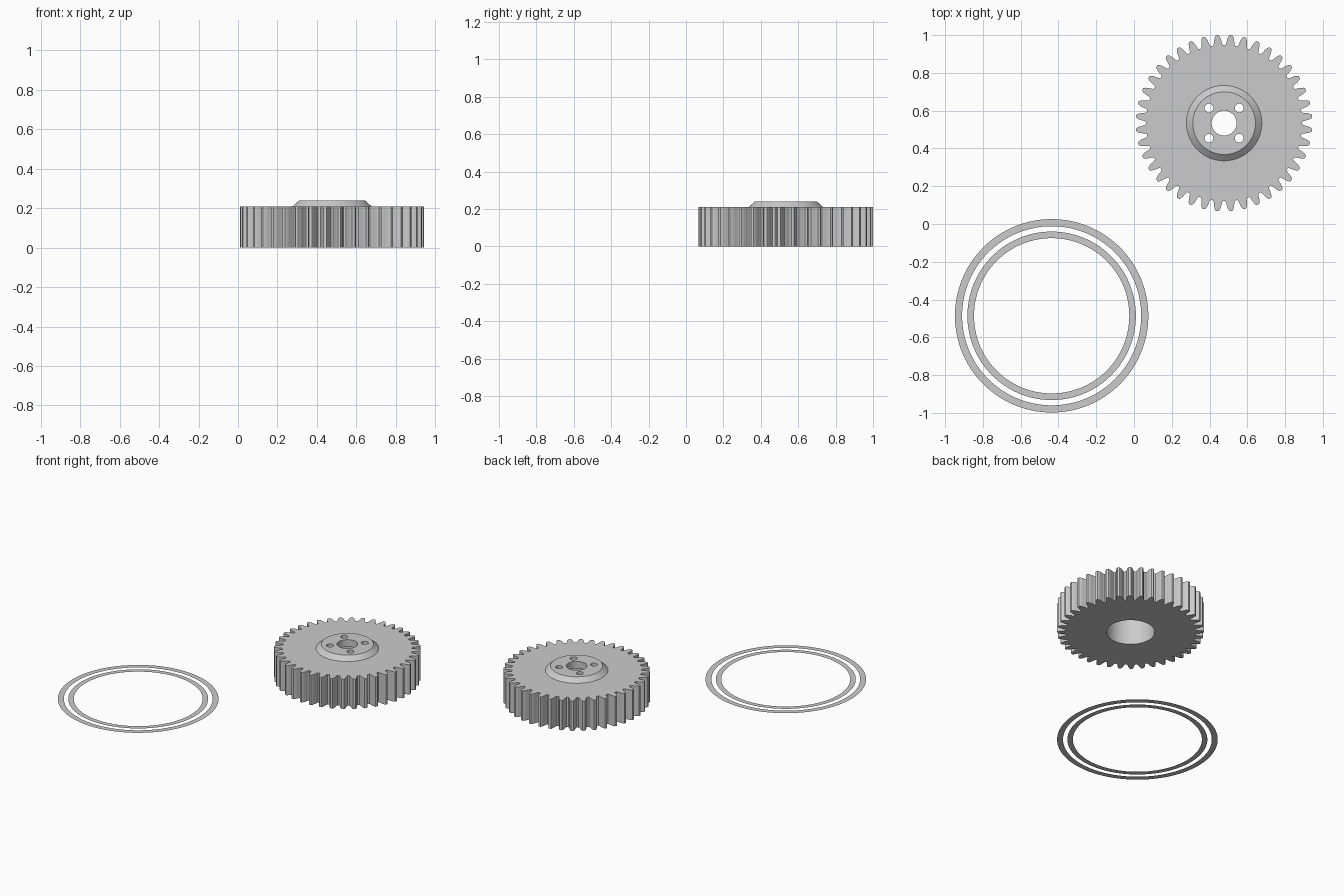
import bpy, bmesh, math

cube = bpy.data.objects.get("Cube")
if cube:
    bpy.data.objects.remove(cube, do_unlink=True)

GEAR_X, GEAR_Y = 0.477, 0.534
RING_X, RING_Y = -0.436, -0.486
TEETH = 40
THICK, TOP = 0.21, 0.24

steel = bpy.data.materials.new("plain grey steel")
steel.use_nodes = True
grey = (0.6, 0.6, 0.6, 1)
steel.diffuse_color = grey
steel.node_tree.nodes["Principled BSDF"].inputs["Base Color"].default_value = grey


def make_object(name, bm, x, y):
    bmesh.ops.recalc_face_normals(bm, faces=bm.faces)
    mesh = bpy.data.meshes.new(name)
    bm.to_mesh(mesh)
    bm.free()
    mesh.materials.append(steel)
    obj = bpy.data.objects.new(name, mesh)
    obj.location = (x, y, 0)
    bpy.context.collection.objects.link(obj)
    return obj


def frustum(name, r_low, r_high, low, high, x, y, sides=96):
    bm = bmesh.new()
    bmesh.ops.create_cone(bm, cap_ends=True, segments=sides, radius1=r_low,
                          radius2=r_high, depth=high - low)
    bmesh.ops.translate(bm, verts=bm.verts, vec=(0, 0, (low + high) / 2))
    return make_object(name, bm, x, y)


def select_only(obj):
    bpy.ops.object.select_all(action='DESELECT')
    obj.select_set(True)
    bpy.context.view_layer.objects.active = obj


def combine(target, other, operation):
    other.hide_render = True
    mod = target.modifiers.new(operation.lower(), 'BOOLEAN')
    mod.operation = operation
    mod.solver = 'EXACT'
    mod.object = other
    select_only(target)
    bpy.ops.object.modifier_apply(modifier=mod.name)
    bpy.data.objects.remove(other, do_unlink=True)


# Toothed body: half a tooth as (radius, half angle in degrees), mirrored and repeated
flank = [(0.413, 3.7), (0.42, 3.05), (0.432, 2.7), (0.447, 2.2), (0.459, 1.6), (0.467, 0.9)]
tooth = [(r, -a) for r, a in flank] + [(r, a) for r, a in reversed(flank)]
bm = bmesh.new()
outline = []
for i in range(TEETH):
    for r, a in tooth:
        t = math.radians(a) + (i + 0.5) * math.tau / TEETH
        outline.append(bm.verts.new((r * math.cos(t), r * math.sin(t), 0)))
base = bm.faces.new(outline)
extruded = bmesh.ops.extrude_face_region(bm, geom=[base])["geom"]
bmesh.ops.translate(bm, vec=(0, 0, THICK),
                    verts=[v for v in extruded if isinstance(v, bmesh.types.BMVert)])
gear = make_object("spur_gear", bm, GEAR_X, GEAR_Y)

# Chamfered hub, sunk a little into the body
hub = frustum("hub", 0.2165, 0.166, 0.195, TOP, GEAR_X, GEAR_Y)
combine(gear, hub, 'UNION')

# Wide bore from below, shaft hole and four bolt holes through the hub
combine(gear, frustum("bore_cutter", 0.154, 0.154, -0.1, 0.19, GEAR_X, GEAR_Y), 'DIFFERENCE')
combine(gear, frustum("shaft_cutter", 0.066, 0.066, 0.1, 0.3, GEAR_X, GEAR_Y, 64), 'DIFFERENCE')
for sx in (-1, 1):
    for sy in (-1, 1):
        bolt = frustum("bolt_cutter", 0.023, 0.023, 0.1, 0.3,
                       GEAR_X + sx * 0.08, GEAR_Y + sy * 0.08, 32)
        combine(gear, bolt, 'DIFFERENCE')
select_only(gear)
bpy.ops.object.shade_smooth_by_angle(angle=math.radians(25))


# Flat guide rings lying on the ground
def flat_ring(name, inner, outer, sides=128):
    bm = bmesh.new()
    edges = []
    for r in (inner, outer):
        loop = bmesh.ops.create_circle(bm, segments=sides, radius=r)["verts"]
        edges += {e for v in loop for e in v.link_edges}
    bmesh.ops.bridge_loops(bm, edges=edges)
    ring = make_object(name, bm, RING_X, RING_Y)
    if ring.data.polygons[0].normal.z < 0:
        ring.data.flip_normals()
    return ring


flat_ring("inner_ring", 0.411, 0.446)
flat_ring("outer_ring", 0.474, 0.512)
